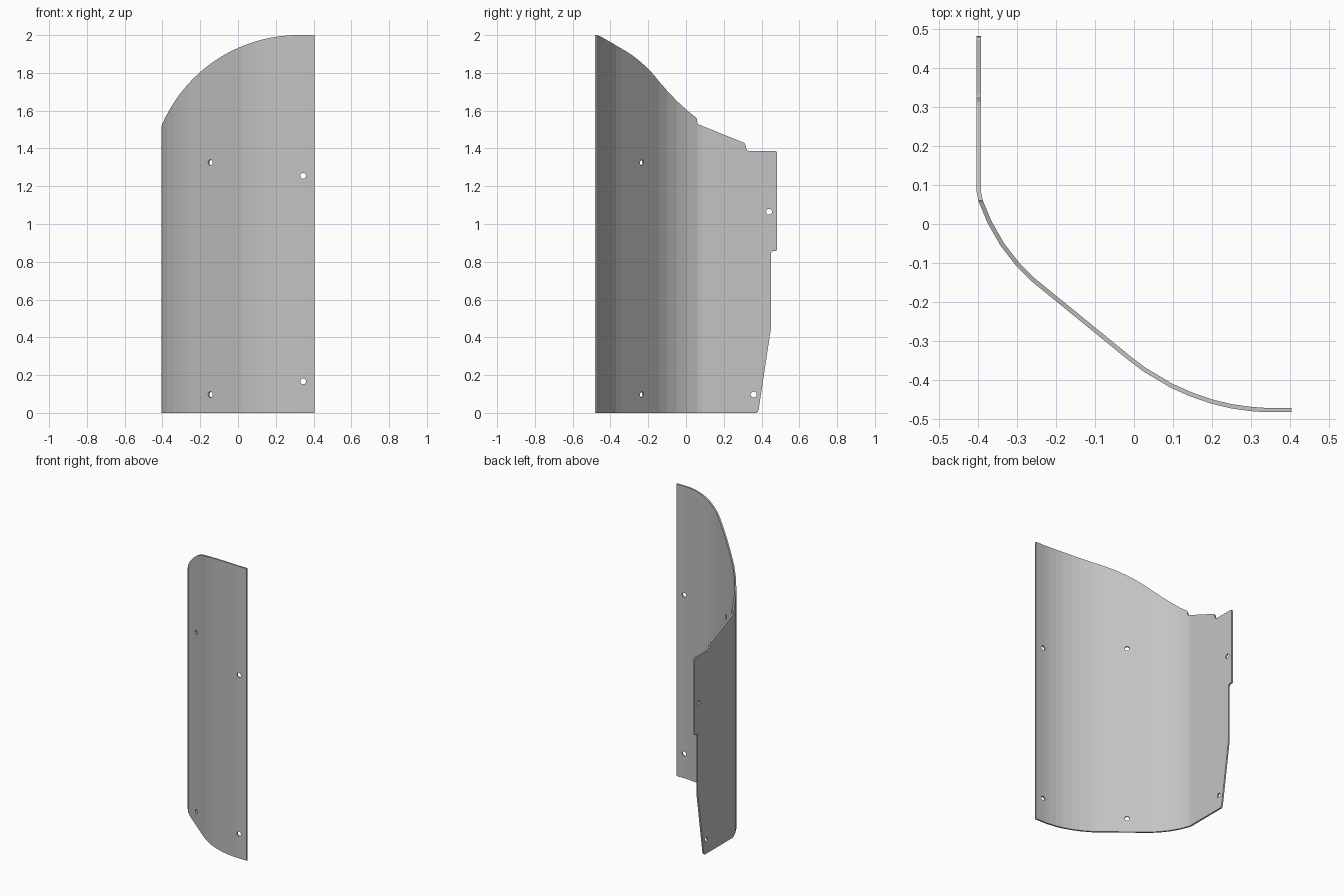
import bpy
import bmesh
import math
from mathutils import Vector

cube = bpy.data.objects.get("Cube")
if cube:
    bpy.data.objects.remove(cube, do_unlink=True)

THICKNESS = 0.011
HOLE_RADIUS = 0.0155

grey = bpy.data.materials.new("sheet grey")
grey.use_nodes = True
grey.diffuse_color = (0.55, 0.55, 0.55, 1)
grey.node_tree.nodes["Principled BSDF"].inputs["Base Color"].default_value = grey.diffuse_color


def finish(bm, name):
    bmesh.ops.recalc_face_normals(bm, faces=bm.faces)
    mesh = bpy.data.meshes.new(name)
    bm.to_mesh(mesh)
    bm.free()
    mesh.materials.append(grey)
    obj = bpy.data.objects.new(name, mesh)
    bpy.context.collection.objects.link(obj)
    return obj


def prism(name, corners, depth):
    """Closed outline of 3D corners, extruded along depth."""
    bm = bmesh.new()
    face = bm.faces.new([bm.verts.new(c) for c in corners])
    new = bmesh.ops.extrude_face_region(bm, geom=[face])["geom"]
    bmesh.ops.translate(bm, vec=depth, verts=[v for v in new if isinstance(v, bmesh.types.BMVert)])
    return finish(bm, name)


def drill(name, centre, direction):
    """Short cylinder through the sheet, along its normal."""
    bm = bmesh.new()
    bmesh.ops.create_cone(bm, cap_ends=True, segments=24, radius1=HOLE_RADIUS,
                          radius2=HOLE_RADIUS, depth=0.1)
    turn = Vector(direction).to_track_quat("Z", "Y").to_matrix()
    bmesh.ops.rotate(bm, matrix=turn, verts=bm.verts)
    bmesh.ops.translate(bm, vec=centre, verts=bm.verts)
    return finish(bm, name)


# Bent sheet: plan profile of the middle line, swept upwards
plan = [(-0.3985, 0.6), (-0.3985, 0.083), (-0.394, 0.06), (-0.371, 0.005),
        (-0.338, -0.053), (-0.299, -0.103), (-0.258, -0.144), (-0.01, -0.346),
        (0.027, -0.374), (0.096, -0.415), (0.145, -0.437), (0.2, -0.456),
        (0.25, -0.468), (0.3, -0.475), (0.335, -0.4775), (0.404, -0.4775)]
bm = bmesh.new()
low = [bm.verts.new((x, y, 0)) for x, y in plan]
high = [bm.verts.new((x, y, 2)) for x, y in plan]
for i in range(len(plan) - 1):
    bm.faces.new((low[i], low[i + 1], high[i + 1], high[i]))
sheet = finish(bm, "curved_panel")
solid = sheet.modifiers.new("thickness", "SOLIDIFY")
solid.thickness = THICKNESS
solid.offset = 0
solid.use_even_offset = True

# Front outline: round arc falling towards the right edge
centre_x, radius = 0.32, 0.7875
arc = []
for i in range(33):
    a = math.pi / 2 + i / 32 * math.radians(70)
    arc.append((centre_x + radius * math.cos(a), -1, 2 - radius + radius * math.sin(a)))
front = [(0.6, -1, -0.1), (0.6, -1, 2)] + arc + [(-0.6, -1, arc[-1][2]), (-0.6, -1, -0.1)]
front_cutter = prism("front_outline", front, (0, 2, 0))

# Side outline: sloped shoulder, rear tab and tapered lower edge
side = [(-0.6, -0.1), (0.37, -0.1), (0.373, 0), (0.38, 0.006), (0.385, 0.02), (0.45, 0.45),
        (0.45, 0.845), (0.453, 0.853), (0.46, 0.857), (0.476, 0.858), (0.483, 0.865),
        (0.483, 1.372), (0.48, 1.382), (0.472, 1.386), (0.335, 1.386), (0.324, 1.39),
        (0.319, 1.4), (0.315, 1.42), (0.307, 1.43), (0.06, 1.53), (0.04, 2.1), (-0.6, 2.1)]
side_cutter = prism("side_outline", [(-1, y, z) for y, z in side], (2, 0, 0))

cutters = [(front_cutter, "INTERSECT"), (side_cutter, "INTERSECT")]

# Fixing holes, in pairs on each area of the sheet
holes = [((-0.143, -0.238, 1.325), (0.63, 0.78, 0)), ((-0.143, -0.238, 0.097), (0.63, 0.78, 0)),
         ((0.345, -0.4775, 1.255), (0, 1, 0)), ((0.345, -0.4775, 0.167), (0, 1, 0)),
         ((-0.3985, 0.44, 1.065), (1, 0, 0)), ((-0.3985, 0.358, 0.097), (1, 0, 0))]
for centre, direction in holes:
    cutters.append((drill("hole_cutter", centre, direction), "DIFFERENCE"))

for cutter, operation in cutters:
    cutter.hide_render = True
    cut = sheet.modifiers.new(cutter.name, "BOOLEAN")
    cut.operation = operation
    cut.solver = "EXACT"
    cut.object = cutter

# Bake the cuts and drop the cutters
graph = bpy.context.evaluated_depsgraph_get()
baked = bpy.data.meshes.new_from_object(sheet.evaluated_get(graph))
sheet.modifiers.clear()
sheet.data = baked
for cutter, _ in cutters:
    bpy.data.objects.remove(cutter, do_unlink=True)
